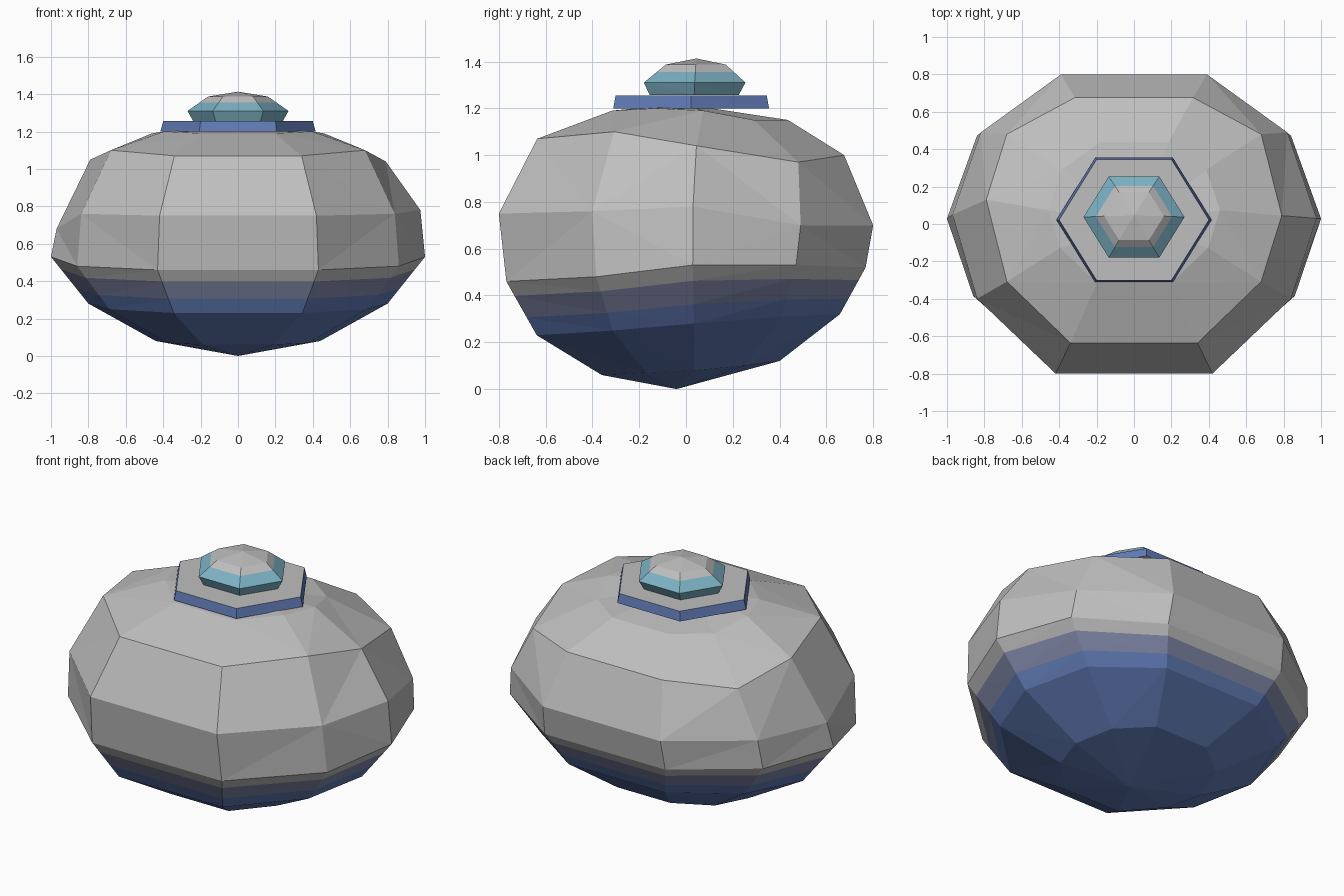
import bpy, bmesh
from math import cos, sin, pi

if "Cube" in bpy.data.objects:
    bpy.data.objects.remove(bpy.data.objects["Cube"], do_unlink=True)


def material(name, rgb):
    m = bpy.data.materials.new(name)
    m.use_nodes = True
    m.diffuse_color = (*rgb, 1)
    m.node_tree.nodes["Principled BSDF"].inputs["Base Color"].default_value = (*rgb, 1)
    return m


GREY = material("shell grey", (0.52, 0.52, 0.52))
SLATE = material("slate blue", (0.22, 0.25, 0.40))
BLUE = material("deep blue", (0.12, 0.20, 0.47))
TEAL = material("teal", (0.20, 0.44, 0.55))


def blend(a, b, t):
    return [tuple(p + (q - p) * t for p, q in zip(u, v)) for u, v in zip(a, b)]


def loft(name, rings, band_colours, bottom=None, top=None, cap=None):
    """Skin closed rings from low to high, with optional end points or a flat cap."""
    mats = list(dict.fromkeys(band_colours + ([cap] if cap else [])))
    bm = bmesh.new()
    loops = [[bm.verts.new(p) for p in ring] for ring in rings]
    if bottom:
        loops.insert(0, [bm.verts.new(bottom)])
    if top:
        loops.append([bm.verts.new(top)])
    for lo, hi, mat in zip(loops, loops[1:], band_colours):
        n = max(len(lo), len(hi))
        for i in range(n):
            j = (i + 1) % n
            corners = [lo[i % len(lo)], lo[j % len(lo)], hi[j % len(hi)], hi[i % len(hi)]]
            face = bm.faces.new(list(dict.fromkeys(corners)))
            face.material_index = mats.index(mat)
    if cap:
        bm.faces.new(loops[-1]).material_index = mats.index(cap)
    bmesh.ops.recalc_face_normals(bm, faces=bm.faces)
    bmesh.ops.triangulate(bm, faces=[f for f in bm.faces if len(f.verts) == 4],
                          quad_method='SHORT_EDGE')
    mesh = bpy.data.meshes.new(name)
    bm.to_mesh(mesh)
    bm.free()
    for m in mats:
        mesh.materials.append(m)
    obj = bpy.data.objects.new(name, mesh)
    bpy.context.collection.objects.link(obj)
    return obj


# Faceted body: ten-sided plan, given as the +x half from front to back
PLAN = [(0.43, -0.8), (0.86, -0.4), (1, 0.03), (0.84, 0.49), (0.4, 0.8)]


def body_ring(sx, sy, shift, heights):
    half = [(x * sx, y * sy + shift, z) for (x, y), z in zip(PLAN, heights)]
    return half + [(-x, y, z) for x, y, z in reversed(half)]


base = body_ring(0.44, 0.475, 0.02, [0.06, 0.07, 0.08, 0.10, 0.12])
lower = body_ring(0.8, 0.81, 0.01, [0.23, 0.25, 0.28, 0.31, 0.32])
crease = body_ring(1, 0.96, 0, [0.46, 0.48, 0.53, 0.53, 0.52])
middle = body_ring(0.975, 1, 0, [0.75, 0.76, 0.78, 0.70, 0.70])
upper = body_ring(0.79, 0.82, 0.02, [1.07, 1.10, 1.04, 0.98, 1.0])
crown = body_ring(0.46, 0.47, 0.06, [1.19, 1.2, 1.19, 1.15, 1.15])

# Uneven facets: flatter back corners, and a dipped right flank
upper[3] = (0.68, 0.48, 0.97)
upper[6] = (-0.68, 0.48, 0.97)
middle[7] = (-0.97, 0.05, 0.68)
upper[7] = (-0.79, 0.13, 1.05)

# Painted bands lie between the lower ring and the crease
loft("body",
     [base, lower, blend(crease, lower, 0.67), blend(crease, lower, 0.27),
      crease, middle, upper, crown],
     [BLUE, BLUE, BLUE, SLATE] + [GREY] * 5,
     bottom=(0, -0.04, 0), top=(0, -0.02, 1.22))


# Hexagonal lid plate and knob
def hexagon(radius, depth, y, z):
    return [(radius * cos(i * pi / 3), y + depth * sin(i * pi / 3) / sin(pi / 3), z)
            for i in range(6)]


loft("lid_plate",
     [hexagon(0.415, 0.333, 0.022, 1.2), hexagon(0.4, 0.323, 0.022, 1.255)],
     [BLUE], cap=GREY)

knob_wide = hexagon(0.27, 0.217, 0.037, 1.31)
knob_top = hexagon(0.16, 0.128, 0.042, 1.387)
loft("lid_knob",
     [hexagon(0.24, 0.19, 0.035, 1.256), knob_wide,
      blend(knob_wide, knob_top, 0.6), knob_top],
     [TEAL, TEAL, GREY, GREY], top=(0, 0.045, 1.413))
